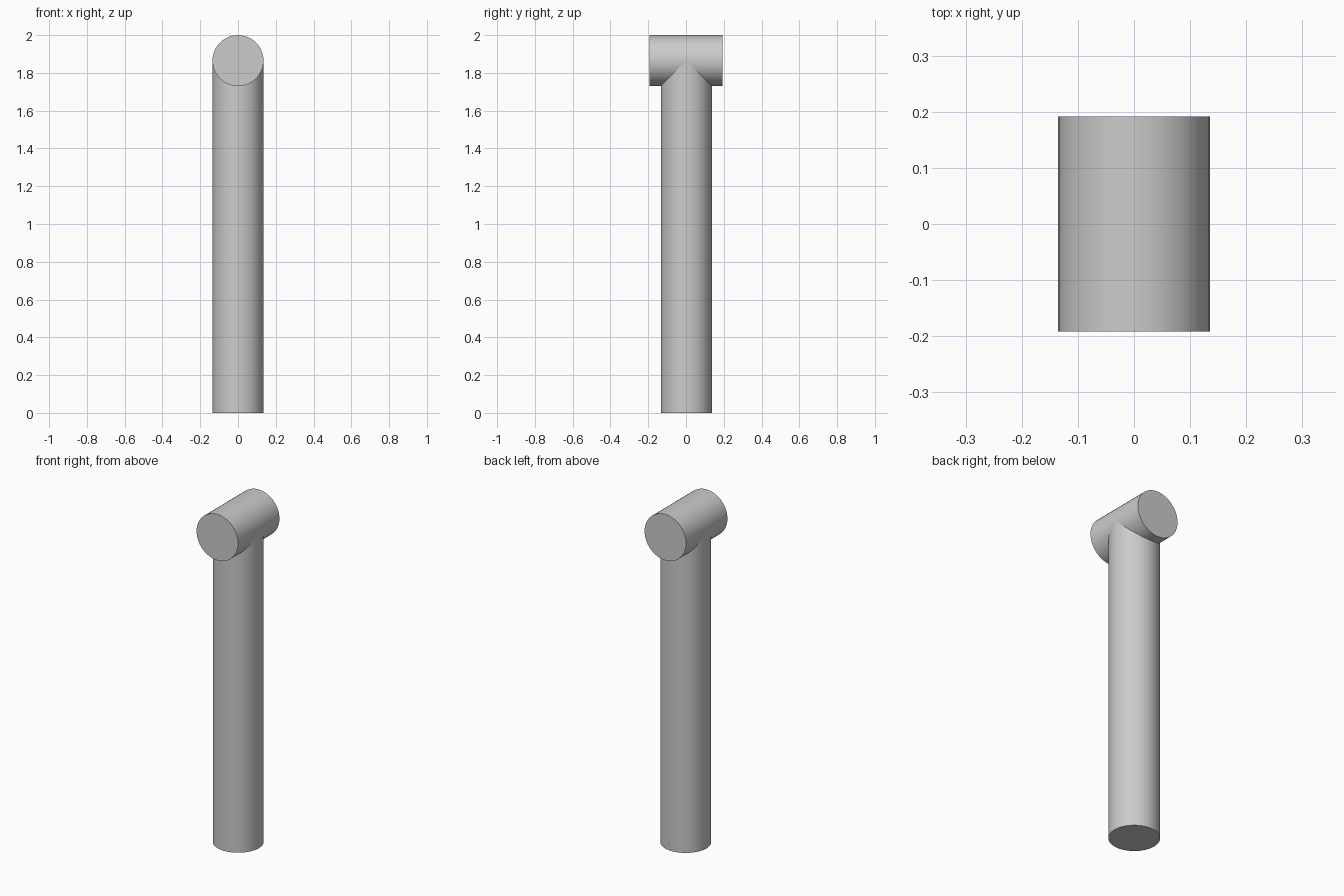
import bpy
import math

cube = bpy.data.objects.get("Cube")
if cube:
    bpy.data.objects.remove(cube, do_unlink=True)

RADIUS = 0.135
AXIS_Z = 2 - RADIUS

grey = bpy.data.materials.new("plain grey")
grey.use_nodes = True
colour = (0.6, 0.6, 0.6, 1)
grey.diffuse_color = colour
grey.node_tree.nodes["Principled BSDF"].inputs["Base Color"].default_value = colour


def pipe(name, length, location, tilt=0):
    """A capped round bar with smooth sides and sharp rims."""
    bpy.ops.mesh.primitive_cylinder_add(
        vertices=48, radius=RADIUS, depth=length,
        location=location, rotation=(tilt, 0, 0))
    bar = bpy.context.object
    bar.name = name
    bar.data.materials.append(grey)
    bpy.ops.object.shade_smooth_by_angle(angle=math.radians(30))
    return bar


# Upright post, ending on the axis of the crossbar
pipe("post", AXIS_Z, (0, 0.002, AXIS_Z / 2))

# Short crossbar lying front to back on top of the post
pipe("crossbar", 0.384, (0, 0, AXIS_Z), math.pi / 2)
